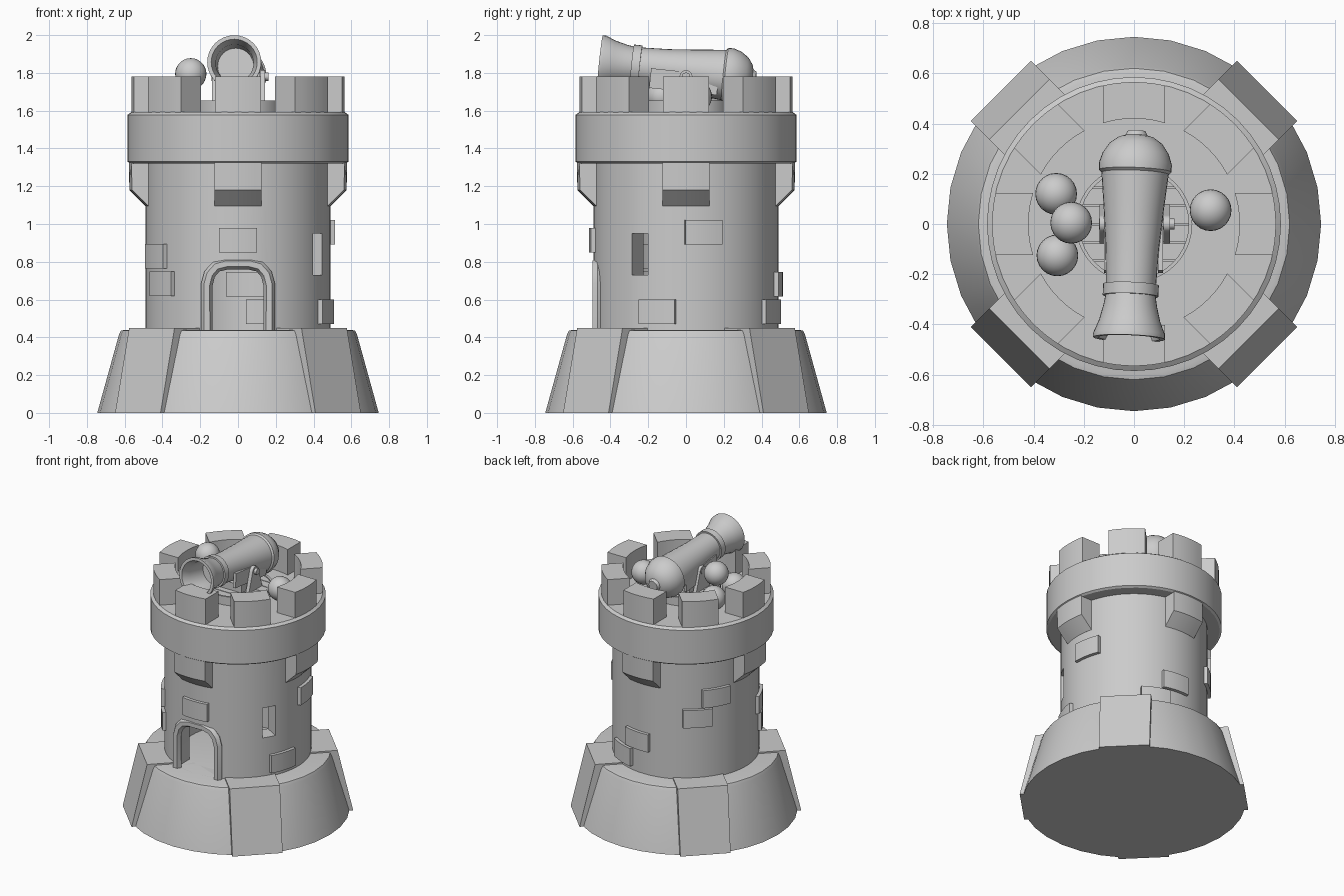
import bpy, bmesh, math
from math import sin, cos, pi, sqrt, radians
from mathutils import Vector, Matrix

if "Cube" in bpy.data.objects:
    bpy.data.objects.remove(bpy.data.objects["Cube"], do_unlink=True)

stone = bpy.data.materials.new("grey_stone")
stone.use_nodes = True
grey = (0.6, 0.6, 0.6, 1)
stone.diffuse_color = grey
stone.node_tree.nodes["Principled BSDF"].inputs["Base Color"].default_value = grey
parts = []


def finish(name, bm, matrix=None):
    bmesh.ops.remove_doubles(bm, verts=bm.verts, dist=1e-5)
    bmesh.ops.recalc_face_normals(bm, faces=bm.faces)
    if matrix:
        bm.transform(matrix)
    mesh = bpy.data.meshes.new(name)
    bm.to_mesh(mesh)
    bm.free()
    mesh.materials.append(stone)
    ob = bpy.data.objects.new(name, mesh)
    bpy.context.collection.objects.link(ob)
    parts.append(ob)
    return ob


def loft(name, sections, matrix=None, caps=True):
    """Skin a list of closed loops, with capped ends."""
    bm = bmesh.new()
    loops = [[bm.verts.new(p) for p in s] for s in sections]
    n = len(loops[0])
    for a, b in zip(loops, loops[1:]):
        for i in range(n):
            j = (i + 1) % n
            bm.faces.new((a[i], a[j], b[j], b[i]))
    if caps:
        bm.faces.new(loops[0])
        bm.faces.new(loops[-1])
    return finish(name, bm, matrix)


def lathe(name, profile, matrix=None, caps=True, n=32):
    rings = [[(r * cos(2 * pi * i / n), r * sin(2 * pi * i / n), z) for i in range(n)]
             for r, z in profile]
    return loft(name, rings, matrix, caps)


def facing(azimuth):
    """Turn something built along +x to an azimuth in degrees."""
    return Matrix.Rotation(radians(azimuth), 4, 'Z')


def arc_block(name, azimuth, half, profile, steps=6):
    """Curved block with parallel sides that follows the round wall."""
    ts = [half * (2 * i / steps - 1) for i in range(steps + 1)]
    return loft(name, [[(sqrt(r * r - t * t), t, z) for r, z in profile] for t in ts],
                facing(azimuth))


def box(name, x0, x1, y0, y1, z0, z1, matrix=None):
    return loft(name, [[(x0, y0, z), (x1, y0, z), (x1, y1, z), (x0, y1, z)]
                       for z in (z0, z1)], matrix)


def ball(name, r, pos):
    bm = bmesh.new()
    bmesh.ops.create_uvsphere(bm, u_segments=24, v_segments=14, radius=r)
    return finish(name, bm, Matrix.Translation(pos))


def cut(target, cutter):
    mod = target.modifiers.new("opening", 'BOOLEAN')
    mod.operation = 'DIFFERENCE'
    mod.solver = 'EXACT'
    mod.object = cutter
    bpy.context.view_layer.objects.active = target
    bpy.ops.object.modifier_apply(modifier=mod.name)
    parts.remove(cutter)
    bpy.data.objects.remove(cutter, do_unlink=True)


# Flared base with four corner buttresses
lathe("base", [(0.745, 0), (0.63, 0.415), (0.62, 0.435), (0.6, 0.44)])
for k in range(4):
    loft("buttress", [[(0.42, -w, z), (r, -w, z), (r, w, z), (0.42, w, z)]
                      for r, w, z in ((0.75, 0.17, 0), (0.645, 0.17, 0.45))],
         facing(45 + 90 * k))

# Hollow tower wall with a doorway and a window slit
wall = [(0.37, 0.43), (0.49, 0.43), (0.49, 1.4), (0.37, 1.4)]
tower = lathe("tower_wall", wall + wall[:1], caps=False, n=64)
arch = [(0.165, 0.44), (0.165, 0.69), (0.15, 0.745), (0.115, 0.785), (0.06, 0.8)]
arch += [(-x, z) for x, z in reversed(arch)]
cut(tower, loft("door_cutter", [[(x, y, z) for x, z in arch] for y in (-0.7, -0.2)]))
cut(tower, box("window_cutter", 0.2, 0.7, -0.048, 0.048, 0.73, 0.95, facing(-30)))

# Door frame moulding
curve = bpy.data.curves.new("door_frame", 'CURVE')
curve.dimensions = '3D'
curve.bevel_depth = 0.031
curve.bevel_resolution = 1
curve.use_fill_caps = True
spline = curve.splines.new('POLY')
spline.points.add(len(arch) - 1)
for point, (x, z) in zip(spline.points, arch):
    point.co = (x, -0.468, z - 0.01, 1)
frame = bpy.data.objects.new("door_frame", curve)
bpy.context.collection.objects.link(frame)
curve.materials.append(stone)
bpy.context.view_layer.objects.active = frame
frame.select_set(True)
bpy.ops.object.convert(target='MESH')
parts.append(bpy.context.view_layer.objects.active)

# Raised stones: azimuth and middle height
for az, z in ((270, 0.915), (208, 0.83), (215, 0.683), (11, 0.957), (-18, 0.535),
              (84, 0.68), (67, 0.535), (149, 1.03), (134, 0.89)):
    arc_block("raised_stone", az, 0.1, [(0.36, z - 0.065), (0.513, z - 0.065),
                                        (0.513, z + 0.065), (0.36, z + 0.065)])

# Corbels under the parapet
for k in range(4):
    arc_block("corbel", 90 * k, 0.125,
              [(0.42, 1.34), (0.578, 1.34), (0.575, 1.18), (0.49, 1.095), (0.42, 1.095)])

# Parapet drum and battlements
lathe("parapet", [(0.57, 1.32), (0.585, 1.33), (0.585, 1.578), (0.565, 1.592)], n=48)
for k in range(8):
    arc_block("merlon", 45 * k, 0.123,
              [(0.42, 1.58), (0.565, 1.58), (0.565, 1.78), (0.42, 1.78)])

# Planked turntable
rim = [(0.218, 1.58), (0.232, 1.58), (0.232, 1.655), (0.218, 1.655)]
lathe("turntable_rim", rim + rim[:1], caps=False, n=40)
edges = [-0.218 + 0.0726 * i for i in range(7)]
for a, b in zip(edges, edges[1:]):
    ys = [a + 0.003 + (b - a - 0.006) * i / 4 for i in range(5)]
    half = [(sqrt(0.22 ** 2 - y * y), y) for y in ys]
    outline = half + [(-x, y) for x, y in reversed(half)]
    loft("turntable_plank", [[(x, y, z) for x, y in outline] for z in (1.58, 1.645)])

# Cannon barrel, turned from muzzle to breech
axis = Vector((0.025, 0.675, -0.07))
aim = Matrix.Translation((-0.02, -0.455, 1.857)) @ axis.to_track_quat('Z', 'Y').to_matrix().to_4x4()
lathe("cannon_barrel", [
    (0.095, 0.2), (0.1, 0.06), (0.122, 0), (0.143, 0), (0.143, 0.018), (0.122, 0.07),
    (0.107, 0.13), (0.1, 0.17), (0.111, 0.17), (0.111, 0.215), (0.1, 0.215),
    (0.106, 0.36), (0.12, 0.52), (0.134, 0.66), (0.145, 0.67), (0.145, 0.7),
    (0.132, 0.74), (0.105, 0.78), (0.07, 0.805), (0.045, 0.812), (0.035, 0.83)],
    aim)

# Carriage: cheeks with rounded tops, axle bolt, side rails and bed
crown = [(0.035 * cos(pi * i / 6), 1.78 + 0.035 * sin(pi * i / 6)) for i in range(7)]
cheek = [(0.08, 1.64)] + crown + [(-0.08, 1.64)]
for x in (-0.125, 0.13):
    loft("carriage_cheek", [[(x + d, y, z) for y, z in cheek] for d in (-0.013, 0.013)])
tilt = Matrix.Translation((0, 0, 1.76)) @ Matrix.Rotation(radians(-6), 4, 'X')
for x in (-0.11, 0.105):
    box("carriage_rail", x - 0.01, x + 0.01, -0.19, 0.17, -0.06, 0.045, tilt)
box("carriage_bed", -0.1, 0.1, -0.1, 0.1, 1.64, 1.7)
lathe("trunnion", [(0.022, -0.14), (0.022, 0.162)],
      Matrix.Translation((0, 0, 1.78)) @ Matrix.Rotation(pi / 2, 4, 'Y'), n=12)

# Cannonballs: a small pile and a loose one
for pos in ((-0.31, 0.12, 1.675), (-0.305, -0.125, 1.675), (-0.25, 0.005, 1.795),
            (0.305, 0.055, 1.675)):
    ball("cannonball", 0.083, pos)

# Smooth the round surfaces, keep the edges sharp
bpy.ops.object.select_all(action='DESELECT')
for ob in parts:
    ob.select_set(True)
bpy.context.view_layer.objects.active = parts[0]
bpy.ops.object.shade_smooth_by_angle(angle=radians(32))
